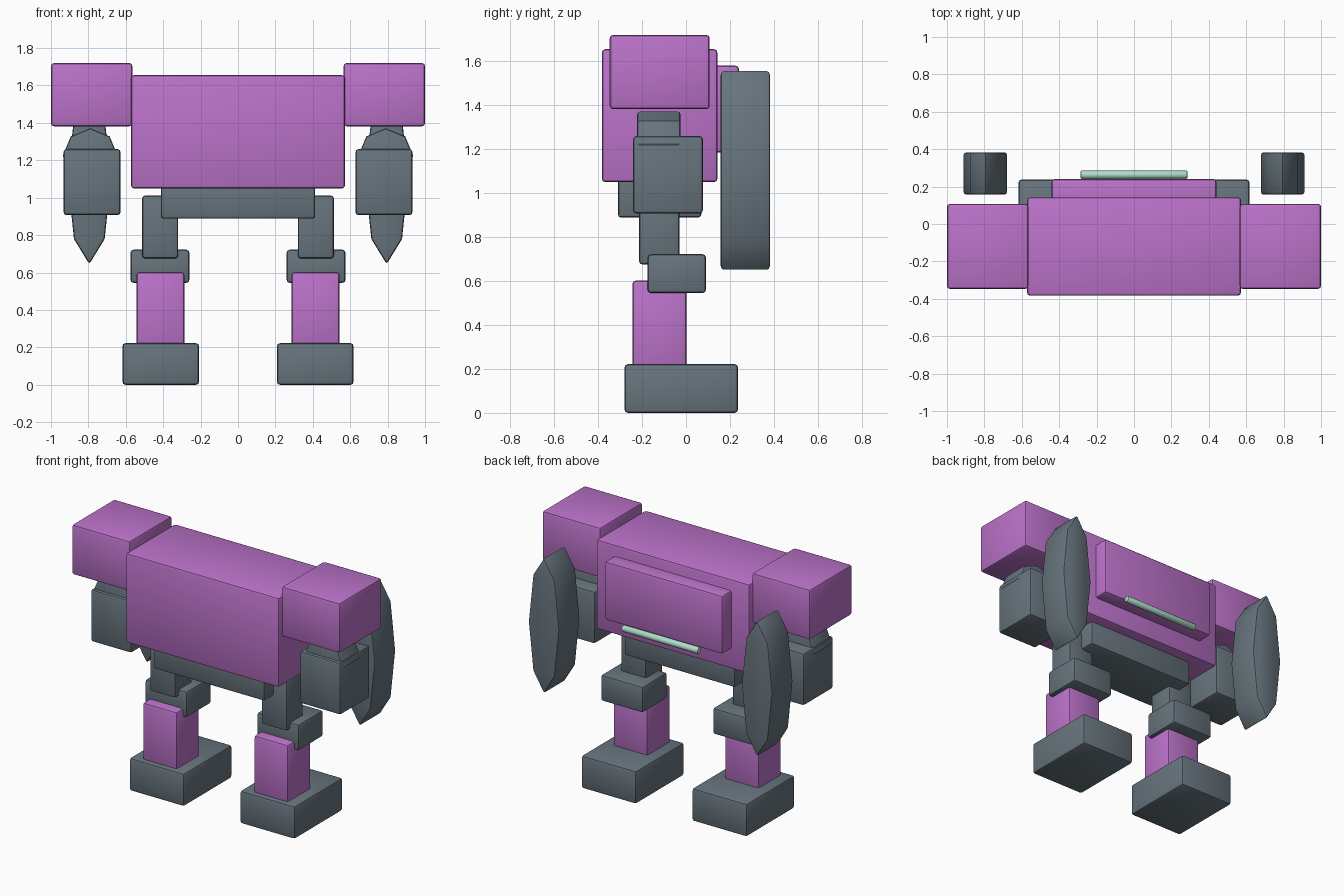
import bpy, bmesh, math

if "Cube" in bpy.data.objects:
    bpy.data.objects.remove(bpy.data.objects["Cube"])


def material(name, rgb):
    m = bpy.data.materials.new(name)
    m.diffuse_color = (*rgb, 1)
    m.use_nodes = True
    m.node_tree.nodes["Principled BSDF"].inputs["Base Color"].default_value = m.diffuse_color
    return m


PINK = material("orchid pink", (0.50, 0.17, 0.59))
GREY = material("slate grey", (0.135, 0.175, 0.205))
MINT = material("pale mint", (0.42, 0.72, 0.59))


def finish(name, bm, mat, bevel):
    """Round the edges, link the object and keep the large faces flat."""
    bmesh.ops.recalc_face_normals(bm, faces=bm.faces)
    if bevel:
        edges = [e for e in bm.edges if e.calc_face_angle(0) > math.radians(50)]
        bmesh.ops.bevel(bm, geom=edges, offset=bevel, segments=2, profile=0.5,
                        affect='EDGES', clamp_overlap=True)
    me = bpy.data.meshes.new(name)
    bm.to_mesh(me)
    bm.free()
    me.materials.append(mat)
    ob = bpy.data.objects.new(name, me)
    bpy.context.collection.objects.link(ob)
    bpy.ops.object.select_all(action='DESELECT')
    ob.select_set(True)
    bpy.context.view_layer.objects.active = ob
    bpy.ops.object.shade_smooth_by_angle(angle=math.radians(30))
    return ob


def box(name, x, y, z, mat, bevel=0.016):
    bm = bmesh.new()
    bmesh.ops.create_cube(bm, size=1)
    for v in bm.verts:
        for i, (lo, hi) in enumerate((x, y, z)):
            v.co[i] = (lo + hi) / 2 + v.co[i] * (hi - lo)
    return finish(name, bm, mat, bevel)


def prism(name, axis, centre, radii, span, sides, mat, bevel):
    """Closed prism along x or y with an elliptical polygon section."""
    bm = bmesh.new()
    rings = []
    for end in span:
        ring = []
        for k in range(sides):
            a = 2 * math.pi * k / sides
            u = centre[0] + radii[0] * math.sin(a)
            w = centre[1] + radii[1] * math.cos(a)
            ring.append(bm.verts.new((u, end, w) if axis == 'y' else (end, u, w)))
        rings.append(ring)
        bm.faces.new(ring)
    for k in range(sides):
        n = (k + 1) % sides
        bm.faces.new((rings[0][k], rings[0][n], rings[1][n], rings[1][k]))
    return finish(name, bm, mat, bevel)


# Torso, hips and backpack
box("torso", (-0.572, 0.572), (-0.383, 0.143), (1.05, 1.655), PINK)
box("pelvis", (-0.413, 0.413), (-0.31, 0.07), (0.888, 1.12), GREY)
box("backpack", (-0.44, 0.44), (0.08, 0.241), (1.185, 1.58), PINK)
prism("back_light_bar", 'x', (0.263, 1.18), (0.022, 0.022), (-0.285, 0.285), 12, MINT, 0.006)

# Arms, legs and side fins
for side, s in (("left", 1), ("right", -1)):
    def limb(part, x, y, z, mat):
        box(f"{side}_{part}", sorted((s * x[0], s * x[1])), y, z, mat)

    limb("shoulder", (0.565, 1.0), (-0.347, 0.108), (1.382, 1.72), PINK)
    prism(f"{side}_elbow_joint", 'y', (s * 0.79, 1.224), (0.147, 0.147),
          (-0.222, -0.025), 8, GREY, 0.012)
    limb("forearm", (0.628, 0.933), (-0.241, 0.077), (0.907, 1.26), GREY)
    prism(f"{side}_back_fin", 'y', (s * 0.795, 1.103), (0.116, 0.458),
          (0.157, 0.383), 8, GREY, 0.014)
    limb("thigh", (0.32, 0.512), (-0.214, -0.03), (0.675, 1.012), GREY)
    limb("knee", (0.26, 0.575), (-0.175, 0.091), (0.545, 0.722), GREY)
    limb("shin", (0.287, 0.543), (-0.244, 0.002), (0.18, 0.602), PINK)
    limb("foot", (0.208, 0.618), (-0.28, 0.237), (0.0, 0.222), GREY)
